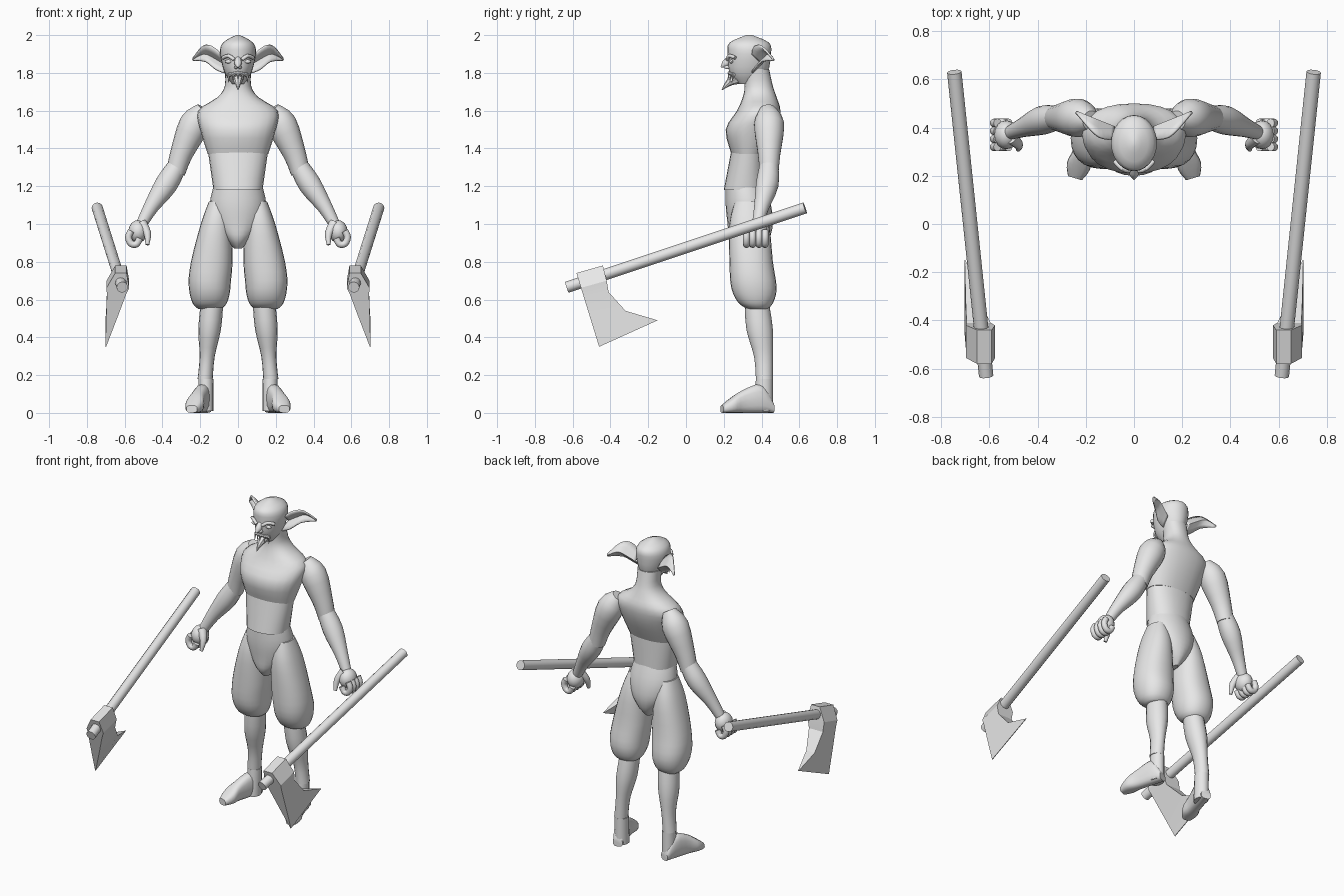
import bpy, bmesh, math
from mathutils import Vector

default_cube = bpy.data.objects.get("Cube")
if default_cube:
    bpy.data.objects.remove(default_cube, do_unlink=True)

grey = (0.8, 0.8, 0.8, 1)
clay = bpy.data.materials.new("plain_grey")
clay.use_nodes = True
clay.diffuse_color = grey
clay.node_tree.nodes["Principled BSDF"].inputs["Base Color"].default_value = grey


def finish(name, bm, mirror=False, angle=40, thickness=0):
    """Turn a bmesh into a shaded object, optionally mirrored to the right side."""
    bmesh.ops.recalc_face_normals(bm, faces=bm.faces)
    mesh = bpy.data.meshes.new(name)
    bm.to_mesh(mesh)
    bm.free()
    mesh.materials.append(clay)
    obj = bpy.data.objects.new(name, mesh)
    bpy.context.collection.objects.link(obj)
    bpy.ops.object.select_all(action='DESELECT')
    obj.select_set(True)
    bpy.context.view_layer.objects.active = obj
    bpy.ops.object.shade_smooth_by_angle(angle=math.radians(angle))
    if thickness:
        shell = obj.modifiers.new("Shell", 'SOLIDIFY')
        shell.thickness = thickness
        shell.offset = 0
    if mirror:
        modifier = obj.modifiers.new("Mirror", 'MIRROR')
        modifier.use_mirror_merge = False


def smooth(rows, steps=3):
    """Run a flowing curve through a few key rows of values."""
    result = []
    for i in range(len(rows) - 1):
        before, start = rows[max(i - 1, 0)], rows[i]
        end, after = rows[i + 1], rows[min(i + 2, len(rows) - 1)]
        for step in range(steps):
            t = step / steps
            result.append([
                b + t * ((c - a) + t * ((2*a - 5*b + 4*c - d) + t * (3*b - a - 3*c + d))) / 2
                for a, b, c, d in zip(before, start, end, after)])
    return result + [list(rows[-1])]


def bridge(bm, loops):
    """Skin a list of closed vertex loops and cap both ends."""
    count = len(loops[0])
    for lower, upper in zip(loops, loops[1:]):
        for i in range(count):
            j = (i + 1) % count
            bm.faces.new((lower[i], lower[j], upper[j], upper[i]))
    bm.faces.new(loops[0])
    bm.faces.new(loops[-1])


def ring(bm, centre, u, v, sides, power=1):
    """One rounded section spanned by the half axes u and v."""
    loop = []
    for i in range(sides):
        angle = math.tau * i / sides
        c, s = math.cos(angle), math.sin(angle)
        c = math.copysign(abs(c) ** power, c)
        s = math.copysign(abs(s) ** power, s)
        loop.append(bm.verts.new(Vector(centre) + u * c + v * s))
    return loop


def stack(name, rows, centre_x=None, sides=24, power=0.9):
    """Upright form from rows of height, half width, front and back."""
    bm = bmesh.new()
    loops = []
    for z, half, front, back in smooth(rows):
        x = centre_x(z) if centre_x else 0
        loops.append(ring(bm, (x, (front + back) / 2, z), Vector((half, 0, 0)),
                          Vector((0, (back - front) / 2, 0)), sides, power))
    bridge(bm, loops)
    finish(name, bm, mirror=centre_x is not None)


def tubes(name, paths, mirror=False, sides=12):
    """Round limbs along paths of position and radius."""
    bm = bmesh.new()
    for path in paths:
        rows = smooth(path)
        points = [Vector(row[:3]) for row in rows]
        overall = (points[-1] - points[0]).normalized()
        reference = Vector((0, 1, 0)) if abs(overall.y) < 0.5 else Vector((1, 0, 0))
        loops = []
        for i, point in enumerate(points):
            along = (points[min(i + 1, len(points) - 1)] - points[max(i - 1, 0)]).normalized()
            u = along.cross(reference).normalized()
            radius = rows[i][3]
            loops.append(ring(bm, point, u * radius, along.cross(u) * radius, sides))
        bridge(bm, loops)
    finish(name, bm, mirror)


def balls(name, centre, size):
    """A mirrored pair of ellipsoids."""
    bm = bmesh.new()
    bmesh.ops.create_uvsphere(bm, u_segments=16, v_segments=10, radius=1)
    bmesh.ops.scale(bm, vec=size, verts=bm.verts)
    bmesh.ops.translate(bm, vec=centre, verts=bm.verts)
    finish(name, bm, mirror=True)


# Torso
stack("chest", [(1.37, .16, .24, .42), (1.5, .2, .21, .48), (1.6, .21, .27, .5),
                (1.67, .11, .3, .48), (1.73, .07, .31, .46), (1.82, .07, .3, .44)])
stack("waist", [(1.18, .13, .2, .42), (1.39, .16, .24, .42)])
stack("pelvis", [(1.2, .13, .21, .42), (1.1, .15, .21, .45), (1, .13, .22, .46),
                 (.92, .07, .23, .44), (.87, .02, .27, .4)], power=1)

# Legs
stack("trouser_legs", [(1.12, .05, .26, .4), (1, .08, .23, .44), (.8, .11, .23, .46),
                       (.66, .11, .24, .48), (.58, .09, .28, .46), (.55, .06, .33, .43)],
      centre_x=lambda z: min(.15, .15 - .11 * (z - .7)))
stack("lower_legs", [(.58, .06, .31, .44), (.44, .06, .32, .46), (.3, .04, .36, .46),
                     (.18, .04, .37, .46)],
      centre_x=lambda z: .19 - .09 * z, sides=16, power=1)
stack("ankles", [(.18, .04, .37, .46), (.01, .04, .36, .46)],
      centre_x=lambda z: .17, sides=16, power=1)

# Feet: sections from heel to toe, splayed outwards and flat on the ground
bm = bmesh.new()
across = Vector((1, .3, 0)).normalized()
loops = []
for y, half, top in smooth([(.46, .03, .05), (.4, .04, .15), (.3, .04, .12),
                            (.24, .05, .08), (.19, .03, .04)]):
    loops.append(ring(bm, (.3 - .29 * y, y, top / 2), across * half,
                      Vector((0, 0, top / 2)), sides=16, power=.75))
bridge(bm, loops)
finish("feet", bm, mirror=True)

# Arms
tubes("upper_arms", [[(.18, .43, 1.61, .04), (.23, .44, 1.53, .08), (.3, .44, 1.37, .06),
                      (.33, .44, 1.27, .05)]], mirror=True, sides=18)
tubes("forearms", [[(.32, .44, 1.31, .05), (.38, .43, 1.21, .06), (.46, .4, 1.09, .04),
                    (.51, .38, 1, .03)]], mirror=True, sides=18)

# Hands: palm, four fingers curled on an arc and a thumb
balls("palms", centre=(.53, .37, .96), size=(.05, .06, .06))
fingers = []
for finger in range(4):
    arc = [1 - joint for joint in range(5)]
    fingers.append([(.55 + .03 * math.cos(a), .32 + .033 * finger,
                     .93 + .04 * math.sin(a), .018) for a in arc])
tubes("fingers", fingers, mirror=True)
tubes("thumbs", [[(.51, .36, 1, .03), (.48, .33, .95, .02), (.48, .31, .89, .01)]], mirror=True)

# Head
stack("head", [(1.74, .03, .28, .36), (1.8, .07, .23, .43), (1.9, .095, .22, .45),
               (1.96, .08, .23, .44), (2, .01, .32, .35)], power=1)
tubes("nose", [[(0, .24, 1.89, .01), (0, .21, 1.85, .02), (0, .185, 1.83, .003)]])
balls("nostrils", centre=(.01, .22, 1.83), size=(.01, .02, .01))
balls("eyes", centre=(.05, .24, 1.86), size=(.02, .01, .01))
tubes("brows", [[(.02, .22, 1.87, .01), (.05, .23, 1.89, .01), (.08, .26, 1.88, .01)]], mirror=True)

# Mouth: lip arc, a row of pointed teeth and a tapering beard
lip = [(side / 40, .23 + abs(side) / 90, 1.8 - abs(side) / 200, .01) for side in range(-2, 3)]
tubes("upper_lip", [lip], sides=8)
teeth = [[(x, y, z, radius * .7), (x, y - .01, z - .04, .001)] for x, y, z, radius in lip]
tubes("teeth", teeth, sides=6)
tubes("chin_beard", [[(0, .27, 1.77, .03), (0, .23, 1.75, .02), (0, .19, 1.71, .002)]], sides=8)

# Ears: leaf cupped towards the back, tapering to a drooping tip
bm = bmesh.new()
columns = []
for x, y, z, half in smooth([(.08, .35, 1.85, .05), (.13, .36, 1.88, .06),
                             (.18, .4, 1.9, .04), (.24, .46, 1.87, .005)]):
    columns.append([bm.verts.new((x + lift * half / 5, y + (1 - abs(lift)) * half, z + lift * half))
                    for lift in (1, .5, 0, -.5, -1)])
for inner, outer in zip(columns, columns[1:]):
    for i in range(len(inner) - 1):
        bm.faces.new((inner[i], inner[i + 1], outer[i + 1], outer[i]))
finish("ears", bm, mirror=True, thickness=.01)

# Axes: straight shaft and a wedge that thins from the socket to the edge
tubes("axe_shafts", [[(.745, .63, 1.085, .03), (.613, -.63, .665, .03)]], mirror=True)
bm = bmesh.new()
socket, corner = Vector((.62, -.58, .74)), Vector((.7, -.46, .35))
loops = []
for t, half, y, z in [(0, .03, -.44, .78), (.2, .06, -.42, .7), (.3, .05, -.41, .64),
                      (.6, .03, -.32, .54), (1, .002, -.15, .49)]:
    front = socket.lerp(corner, t)
    rear = Vector((front.x, y, z))
    side = Vector((half, 0, 0))
    loops.append([bm.verts.new(p) for p in (front - side, front + side, rear + side, rear - side)])
bridge(bm, loops)
finish("axe_heads", bm, mirror=True, angle=25)
